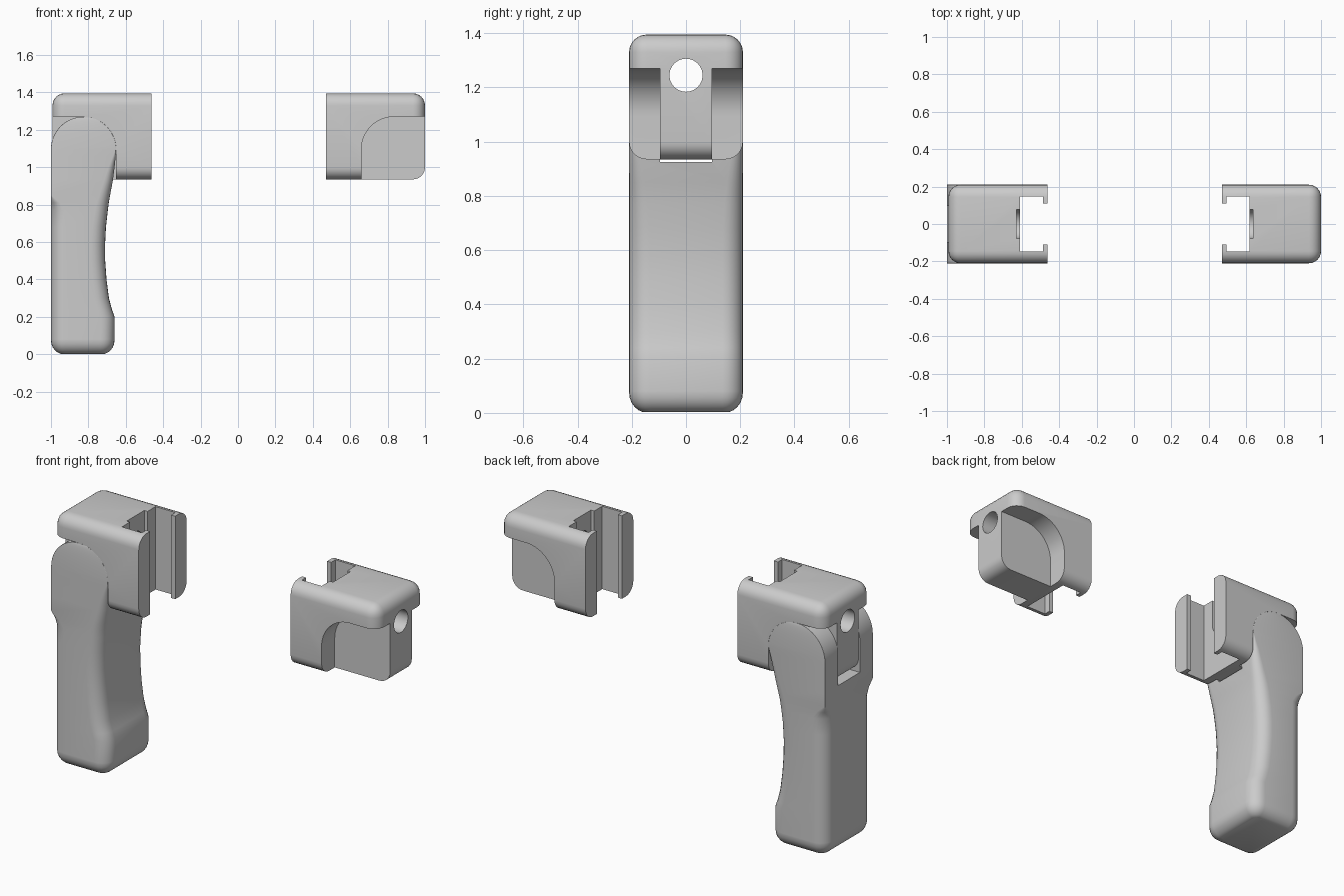
import bpy, bmesh, math
from mathutils import Matrix, Vector

if "Cube" in bpy.data.objects:
    bpy.data.objects.remove(bpy.data.objects["Cube"])

HALF = 0.21          # half thickness in y
ARC = 0.174          # radius of the ear / pocket curve
PIVOT_Z = 1.096


def make(name, bm):
    bmesh.ops.recalc_face_normals(bm, faces=bm.faces[:])
    me = bpy.data.meshes.new(name)
    bm.to_mesh(me)
    bm.free()
    ob = bpy.data.objects.new(name, me)
    bpy.context.collection.objects.link(ob)
    return ob


def box_bm(lo, hi):
    bm = bmesh.new()
    bmesh.ops.create_cube(bm, size=1)
    for v in bm.verts:
        v.co = Vector([lo[i] if v.co[i] < 0 else hi[i] for i in range(3)])
    return bm


def box(lo, hi):
    return make("cutter", box_bm(lo, hi))


def rod(x0, x1, z, r):
    bm = bmesh.new()
    bmesh.ops.create_cone(bm, cap_ends=True, segments=40, radius1=r, radius2=r, depth=x1 - x0)
    bmesh.ops.transform(bm, verts=bm.verts[:],
                        matrix=Matrix.Translation(((x0 + x1) / 2, 0, z)) @ Matrix.Rotation(math.pi / 2, 4, 'Y'))
    return make("cutter", bm)


def prism(profile, y0, y1):
    bm = bmesh.new()
    f = bm.faces.new([bm.verts.new((x, y0, z)) for x, z in profile])
    ext = bmesh.ops.extrude_face_region(bm, geom=[f])["geom"]
    bmesh.ops.translate(bm, vec=(0, y1 - y0, 0), verts=[g for g in ext if isinstance(g, bmesh.types.BMVert)])
    return make("cutter", bm)


def cut(ob, cutters):
    bpy.context.view_layer.objects.active = ob
    for c in cutters:
        m = ob.modifiers.new("cut", 'BOOLEAN')
        m.operation, m.solver, m.object = 'DIFFERENCE', 'EXACT', c
        bpy.ops.object.modifier_apply(modifier=m.name)
        bpy.data.objects.remove(c)


def smooth(ob):
    bpy.ops.object.select_all(action='DESELECT')
    ob.select_set(True)
    bpy.context.view_layer.objects.active = ob
    bpy.ops.object.shade_smooth_by_angle(angle=math.radians(30))


# Right clamp block: rounded everywhere except the slotted inner end
bm = box_bm((0.47, -HALF, 0.935), (1.0, HALF, 1.395))
edges = [e for e in bm.edges if any(v.co.x > 0.9 for v in e.verts)]
bmesh.ops.bevel(bm, geom=edges, offset=0.065, segments=6, profile=0.5, affect='EDGES')
block = make("right_clamp_block", bm)

# Side pockets with one curved corner
arc = [(0.66 + ARC - ARC * math.cos(a), PIVOT_Z + ARC * math.sin(a))
       for a in (math.pi / 2 * i / 14 for i in range(15))]
pocket = [(0.66, 0.8)] + arc + [(1.2, PIVOT_Z + ARC), (1.2, 0.8)]

cut(block, [
    prism(pocket, 0.095, 0.4), prism(pocket, -0.4, -0.095),
    box((0.4, -0.11, 0.8), (0.53, 0.11, 1.6)),        # slot mouth
    box((0.495, -0.147, 0.8), (0.617, 0.147, 1.6)),   # slot
    box((0.6, -0.077, 1.245), (0.637, 0.077, 1.6)),   # bolt head recess
    rod(0.6, 0.637, 1.245, 0.077),
    rod(0.58, 1.2, 1.245, 0.061),                     # bolt hole
])

# Left clamp block: mirrored copy
bm = bmesh.new()
bm.from_mesh(block.data)
bmesh.ops.transform(bm, verts=bm.verts[:],
                    matrix=Matrix.Translation((0.008, 0, 0)) @ Matrix.Diagonal((-1, 1, 1, 1)))
left = make("left_clamp_block", bm)


# Handle: loft of rounded rectangles
def ring(bm, z, x0, x1, r0, r1, inset=0.0):
    x0, x1, h = x0 + inset, x1 - inset, HALF - inset
    verts = []
    for sx, sy, start in ((1, 1, 0), (-1, 1, 90), (-1, -1, 180), (1, -1, 270)):
        r = max((r1 if sx > 0 else r0) - inset, 0.0015)
        cx = x1 - r if sx > 0 else x0 + r
        cy = sy * (h - r)
        for i in range(7):
            a = math.radians(start + 15 * i)
            verts.append(bm.verts.new((cx + r * math.cos(a), cy + r * math.sin(a), z)))
    return verts


bm = bmesh.new()
rings = []
for i in range(6):                                    # rounded foot
    a = math.pi / 2 * i / 6
    rings.append(ring(bm, 0.075 * (1 - math.sin(a)), -1, -0.66, 0.075, 0.075, 0.07 * (1 - math.cos(a))))
rings.reverse()
grip = [  # z, inner edge x, back fillet, inner fillet
    (0.08, -0.66, 0.075, 0.075), (0.2, -0.66, 0.075, 0.075), (0.24, -0.674, 0.075, 0.075),
    (0.3, -0.69, 0.075, 0.075), (0.4, -0.703, 0.075, 0.075), (0.5, -0.71, 0.075, 0.075),
    (0.58, -0.711, 0.075, 0.075), (0.68, -0.706, 0.075, 0.073), (0.77, -0.696, 0.075, 0.068),
    (0.81, -0.691, 0.05, 0.064), (0.85, -0.684, 0.0, 0.058), (0.93, -0.669, 0.0, 0.047),
    (1.0, -0.66, 0.0, 0.033), (1.06, -0.654, 0.0, 0.014)]
for z, x1, r0, r1 in grip:
    rings.append(ring(bm, z, -1, x1, r0, r1))
for i in range(15):                                   # round top of the ears
    a = math.radians(87) * i / 14
    w = ARC * math.cos(a)
    rings.append(ring(bm, PIVOT_Z + ARC * math.sin(a), -0.826 - w, -0.826 + w, 0, 0))
for a, b in zip(rings, rings[1:]):
    n = len(a)
    for i in range(n):
        bm.faces.new((a[i], a[(i + 1) % n], b[(i + 1) % n], b[i]))
bm.faces.new(rings[0][::-1])
bm.faces.new(rings[-1])
handle = make("handle", bm)

# Fork slot that receives the block's tongue
cut(handle, [box((-1.2, -0.096, 0.925), (-0.4, 0.096, 1.5))])

for ob in (block, left, handle):
    smooth(ob)
